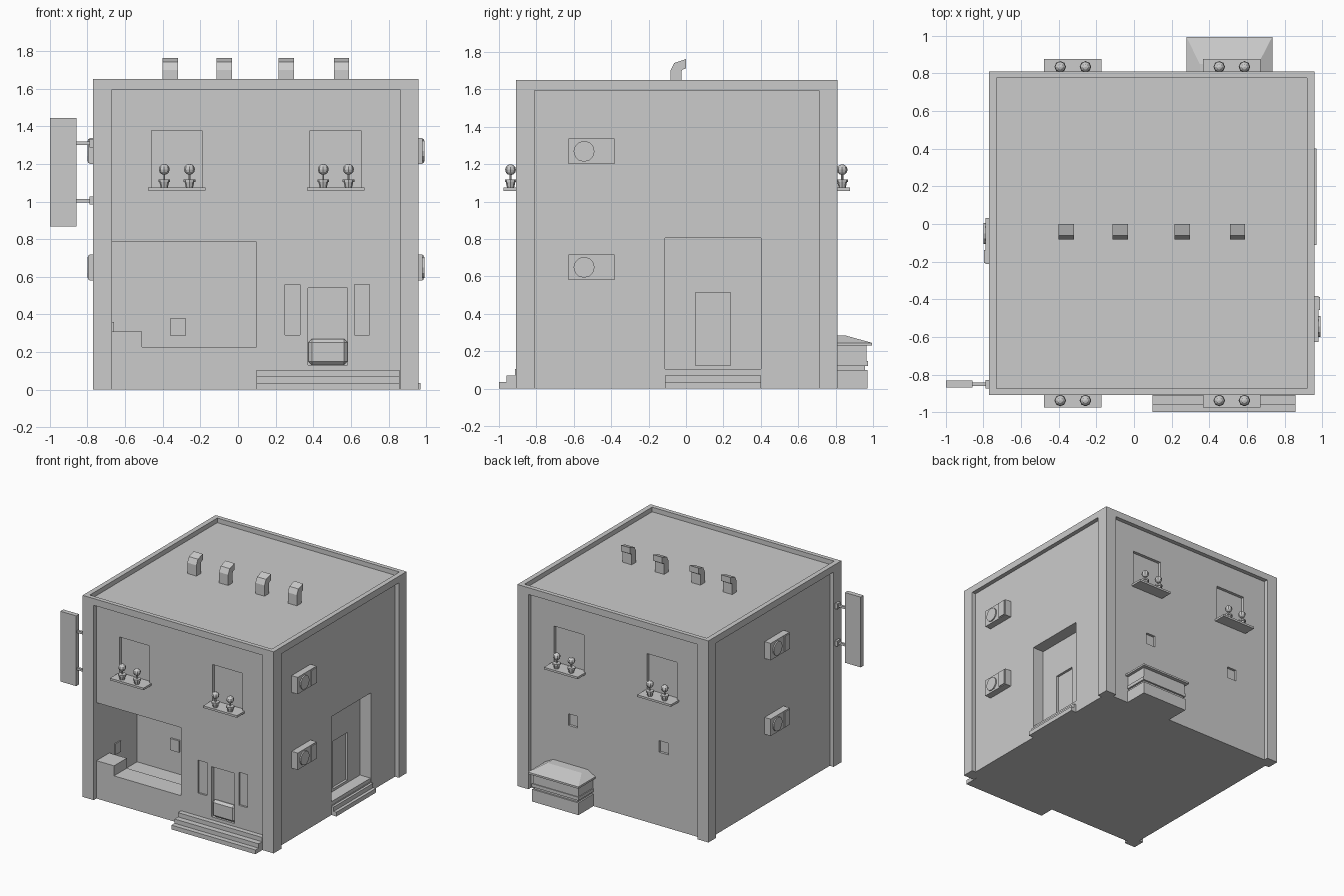
import bpy, bmesh, math
from mathutils import Vector

if "Cube" in bpy.data.objects:
    bpy.data.objects.remove(bpy.data.objects["Cube"])


def box(name, x, y, z, bevel=0.0):
    """Box from (min, max) ranges."""
    bm = bmesh.new()
    bmesh.ops.create_cube(bm, size=1)
    for v in bm.verts:
        v.co = Vector([r[0] + (c + 0.5) * (r[1] - r[0]) for c, r in zip(v.co, (x, y, z))])
    if bevel:
        bmesh.ops.bevel(bm, geom=bm.edges[:], offset=bevel, segments=1, affect='EDGES')
    return finish(name, bm)


def finish(name, bm):
    bmesh.ops.recalc_face_normals(bm, faces=bm.faces[:])
    me = bpy.data.meshes.new(name)
    bm.to_mesh(me)
    bm.free()
    ob = bpy.data.objects.new(name, me)
    bpy.context.collection.objects.link(ob)
    return ob


def cut(target, x, y, z):
    """Subtract a box and discard the cutter."""
    c = box("cutter", x, y, z)
    c.hide_render = True
    m = target.modifiers.new("cut", 'BOOLEAN')
    m.operation, m.solver, m.object = 'DIFFERENCE', 'EXACT', c
    bpy.context.view_layer.objects.active = target
    bpy.ops.object.modifier_apply(modifier=m.name)
    bpy.data.objects.remove(c)


def cone(bm, x, y, z0, z1, r0, r1, n):
    g = bmesh.ops.create_cone(bm, cap_ends=True, segments=n, radius1=r0, radius2=r1, depth=z1 - z0)
    bmesh.ops.translate(bm, verts=g['verts'], vec=(x, y, (z0 + z1) / 2))


# Building shell: corner pillars remain where the four walls are set back
X0, X1, Y0, Y1, H, D = -0.77, 0.96, -0.91, 0.81, 1.65, 0.035
WF, WB, WR, WL = Y0 + D, Y1 - D, X1 - D, X0 + D
b = box("building", (X0, X1), (Y0, Y1), (0, H))
cut(b, (-0.67, 0.86), (-1.2, WF), (-0.1, 1.595))
cut(b, (-0.67, 0.86), (WB, 1.2), (-0.1, 1.595))
cut(b, (WR, 1.2), (-0.81, 0.71), (-0.1, 1.595))
cut(b, (-1.2, WL), (-0.81, 0.71), (-0.1, 1.595))
# Roof inside the parapet
cut(b, (X0 + 0.04, X1 - 0.04), (Y0 + 0.035, Y1 - 0.035), (1.612, 1.8))
# Shop opening, front door, side windows
cut(b, (-0.669, 0.097), (-1, -0.35), (0.10, 0.785))
cut(b, (0.373, 0.583), (-1, WF + 0.03), (0.13, 0.54))
for x in (0.25, 0.62):
    cut(b, (x, x + 0.08), (-1, WF + 0.015), (0.29, 0.56))
# Upper windows, small back windows
for x in (-0.46, 0.383):
    cut(b, (x, x + 0.27), (-1.2, WF + 0.025), (1.075, 1.378))
    cut(b, (x, x + 0.27), (WB - 0.025, 1.2), (1.075, 1.378))
for x in (-0.34, 0.48):
    cut(b, (x - 0.042, x + 0.042), (WB - 0.02, 1.2), (0.60, 0.695))
# Side entrance and its door
cut(b, (WR - 0.10, 1.2), (-0.112, 0.40), (0.075, 0.805))
cut(b, (WR - 0.12, 1.2), (0.05, 0.238), (0.125, 0.515))

# Shop counter and wall boxes
box("counter", (-0.669, 0.097), (WF, -0.71), (0.08, 0.228))
box("counter_end", (-0.669, -0.51), (WF, -0.71), (0.20, 0.31))
box("shop_back_box", (-0.36, -0.28), (-0.365, -0.34), (0.285, 0.38))
box("shop_side_box", (-0.68, -0.66), (-0.64, -0.57), (0.27, 0.36))

# Bevelled lower panel of the front door
box("front_door_panel", (0.375, 0.581), (WF - 0.002, WF + 0.04), (0.131, 0.27), 0.018)

# Steps at the front and right
for i, (f, s) in enumerate(((-1.0, 0.97), (-0.96, 0.945), (-0.915, 0.92))):
    z = 0.035 * (i + 1)
    box("front_step", (0.097, 0.858), (f, -0.86), (z - 0.035, z))
    box("side_step", (0.81, s), (-0.112, 0.40), (z - 0.035, z))

# Window sills with two potted trees each
for x in (-0.325, 0.52):
    for wall, edge, py in ((WF, -0.975, -0.938), (WB, 0.877, 0.835)):
        box("window_sill", (x - 0.153, x + 0.153), sorted((wall - 0.0, edge)), (1.058, 1.075))
        for px in (x - 0.067, x + 0.067):
            bm = bmesh.new()
            cone(bm, px, py, 1.075, 1.105, 0.019, 0.026, 8)
            cone(bm, px, py, 1.105, 1.118, 0.031, 0.031, 8)
            cone(bm, px, py, 1.115, 1.15, 0.006, 0.006, 6)
            g = bmesh.ops.create_uvsphere(bm, u_segments=8, v_segments=6, radius=0.029)
            bmesh.ops.translate(bm, verts=g['verts'], vec=(px, py, 1.171))
            finish("potted_tree", bm)

# Air conditioners: body, side panel and round fan rim; left ones are turned 180 degrees
for side, wall, out, cy in ((1, WR, 0.98, -0.505), (-1, WL, -0.79, -0.09)):
    for z in (1.20, 0.58):
        def yr(a, c):
            return sorted((cy + side * a, cy + side * c))
        box("air_conditioner", sorted((wall, out)), yr(-0.122, 0.122), (z, z + 0.138))
        box("air_conditioner_panel", sorted((out - side * 0.01, out + side * 0.008)),
            yr(0.048, 0.116), (z + 0.006, z + 0.132))
        bm = bmesh.new()
        cone(bm, 0, 0, -0.01, 0.01, 0.056, 0.056, 12)
        fan = finish("air_conditioner_fan", bm)
        fan.rotation_euler.y = math.pi / 2
        fan.location = (out, cy - side * 0.04, z + 0.069)

# Hanging sign with two brackets
box("sign_board", (-1.0, -0.857), (-0.87, -0.832), (0.868, 1.443))
for z in (1.005, 1.31):
    box("sign_bracket", (-0.87, X0), (-0.86, -0.842), (z - 0.009, z + 0.009))
    box("sign_bracket_plate", (-0.79, X0 + 0.01), (-0.873, -0.829), (z - 0.022, z + 0.022))

# Curved roof vents extruded from a side profile
profile = [(-0.083, 1.60), (-0.083, 1.70), (-0.062, 1.742), (0, 1.762),
           (0, 1.712), (-0.018, 1.706), (-0.025, 1.695), (-0.025, 1.60)]
for x in (-0.36, -0.072, 0.257, 0.55):
    bm = bmesh.new()
    f = bm.faces.new([bm.verts.new((x - 0.041, y, z)) for y, z in profile])
    r = bmesh.ops.extrude_face_region(bm, geom=[f])
    bmesh.ops.translate(bm, verts=[v for v in r['geom'] if isinstance(v, bmesh.types.BMVert)],
                        vec=(0.082, 0, 0))
    finish("roof_vent", bm)

# Waste container with groove and hipped lid
for y, z0, z1 in ((0.97, 0, 0.10), (0.957, 0.10, 0.12), (0.972, 0.12, 0.147), (0.965, 0.147, 0.23)):
    i = 0.98 - y
    box("waste_container", (0.285 + i, 0.725 - i), (WB, y), (z0, z1))
box("waste_container_rim", (0.278, 0.735), (WB, 0.995), (0.23, 0.245))
lid = box("waste_container_lid", (0.278, 0.735), (WB, 0.995), (0.245, 0.285))
for v in lid.data.vertices:
    if v.co.z > 0.26:
        v.co.x = 0.35 if v.co.x < 0.5 else 0.66
        v.co.y = min(v.co.y, 0.85)
